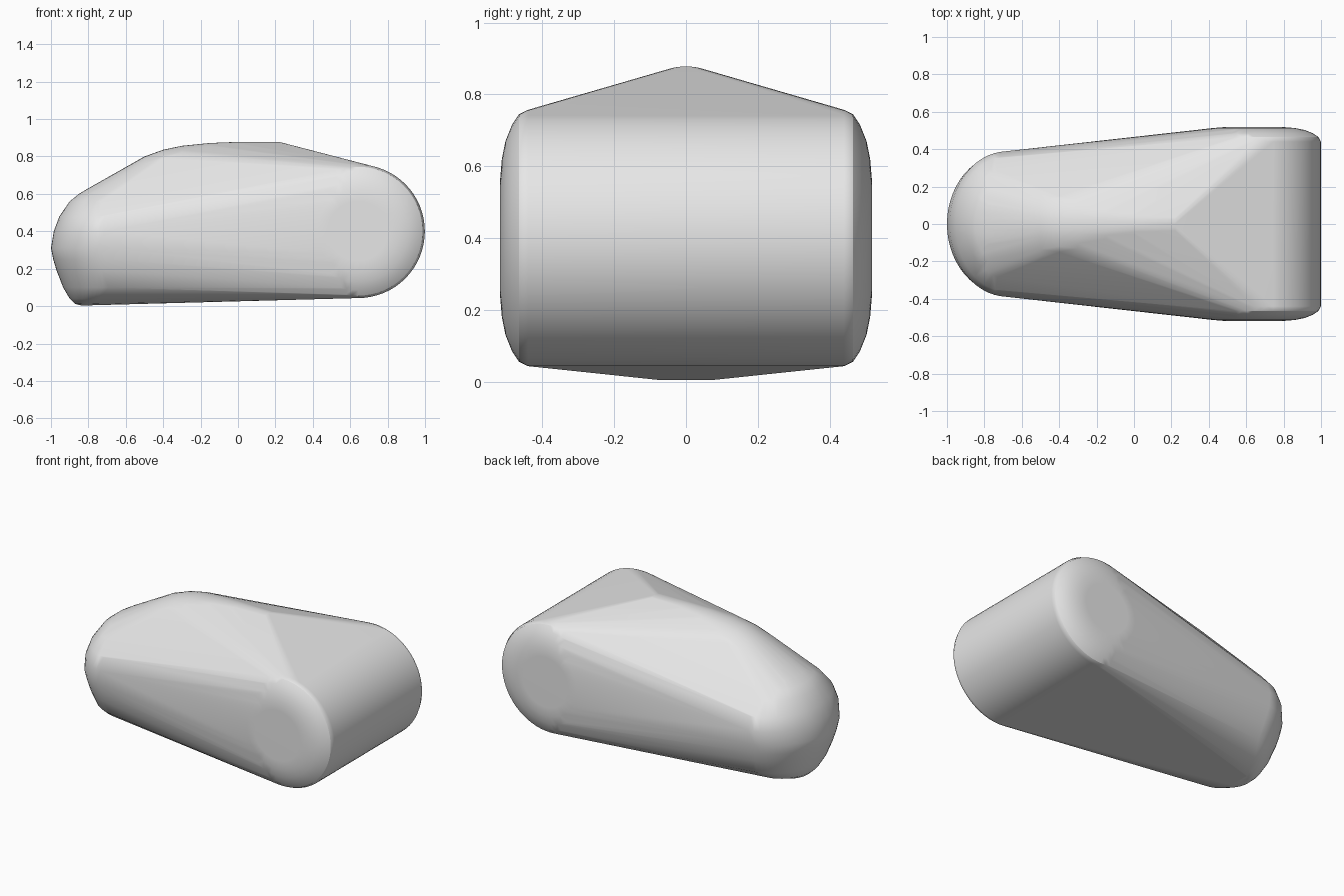
import bpy, bmesh, math

cube = bpy.data.objects.get("Cube")
if cube:
    bpy.data.objects.remove(cube, do_unlink=True)

grey = bpy.data.materials.new("plain grey")
grey.use_nodes = True
colour = (0.8, 0.8, 0.8, 1.0)
grey.diffuse_color = colour
shader = next(n for n in grey.node_tree.nodes if n.type == 'BSDF_PRINCIPLED')
shader.inputs["Base Color"].default_value = colour


def rear_roll(points):
    """Wide cross roll with rounded ends: half width and radius of each rim."""
    rims = [(.44, .357), (.465, .345), (.485, .315),
            (.503, .27), (.513, .22), (.518, .16)]
    steps = 64
    for y, radius in rims:
        for i in range(steps):
            a = math.tau * i / steps
            for side in (-1, 1):
                points.append((.642 + radius * math.cos(a), side * y,
                               .4 + radius * math.sin(a)))


def nose(points):
    """Stacked half ellipses: height, front x, back x, half width."""
    layers = [(.004, -.84, -.8, .07), (.012, -.87, -.76, .13),
              (.04, -.9, -.72, .22), (.1, -.935, -.66, .31),
              (.19, -.97, -.66, .352), (.25, -.988, -.67, .368),
              (.31, -1, -.68, .38), (.4, -.985, -.68, .388),
              (.48, -.955, -.68, .36), (.56, -.9, -.68, .29),
              (.6, -.85, -.7, .22), (.63, -.8, -.74, .14)]
    steps = 28
    for z, front, back, width in layers:
        for i in range(steps + 1):
            a = math.pi * i / steps
            points.append((back + (front - back) * math.sin(a),
                           width * math.cos(a), z))


def roof_ridge(points):
    """Rounded crest: x, height, half width, drop at the sides."""
    crest = [(.22, .878, .06, .012), (0, .878, .07, .015),
             (-.15, .872, .1, .025), (-.3, .857, .13, .035),
             (-.4, .836, .15, .045), (-.5, .8, .17, .06)]
    steps = 5
    for x, z, width, drop in crest:
        for i in range(-steps, steps + 1):
            t = i / steps
            points.append((x, width * t, z - drop * t * t))


# One taut skin stretched around the roll, the nose and the ridge
points = []
for part in (rear_roll, nose, roof_ridge):
    part(points)
bm = bmesh.new()
for p in points:
    bm.verts.new(p)
bmesh.ops.convex_hull(bm, input=bm.verts[:])
loose = [v for v in bm.verts if not v.link_faces]
bmesh.ops.delete(bm, geom=loose, context='VERTS')
bmesh.ops.dissolve_limit(bm, angle_limit=math.radians(.4),
                         verts=bm.verts[:], edges=bm.edges[:])
bmesh.ops.recalc_face_normals(bm, faces=bm.faces[:])
mesh = bpy.data.meshes.new("body_shell")
bm.to_mesh(mesh)
bm.free()

body = bpy.data.objects.new("body_shell", mesh)
bpy.context.collection.objects.link(body)
mesh.materials.append(grey)
bpy.ops.object.select_all(action='DESELECT')
body.select_set(True)
bpy.context.view_layer.objects.active = body
bpy.ops.object.shade_smooth_by_angle(angle=math.radians(30))

# Keep the broad flat panels evenly shaded
weighted = body.modifiers.new("even_shading", 'WEIGHTED_NORMAL')
weighted.keep_sharp = True
